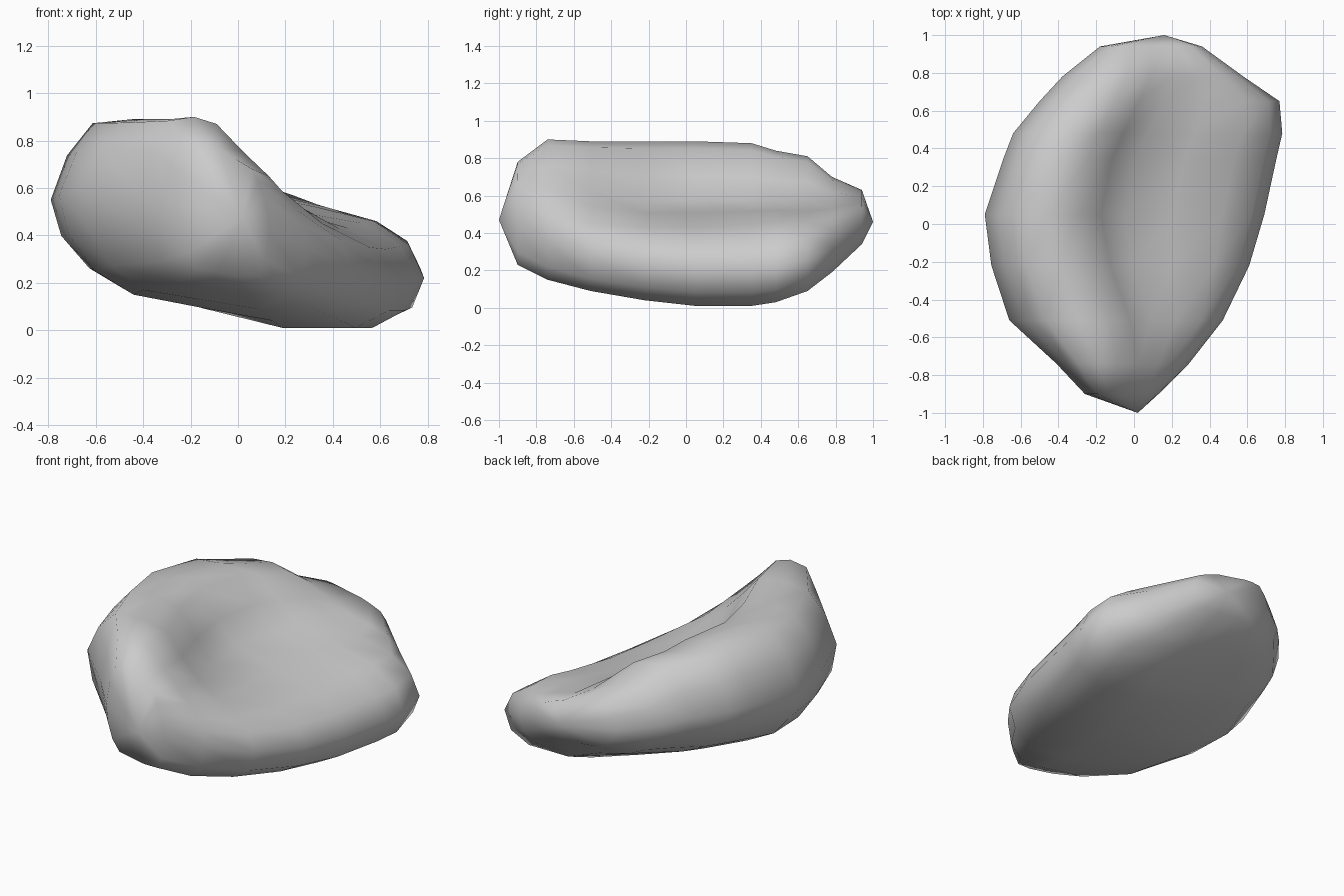
import bpy, bmesh

# stations along y: y, left x, crest x, valley x, right x,
#   left z, crest z, valley z, plate z, right z, bottom-left z, bottom-right z
STATIONS = [
    (-0.90, -0.26, -0.08, 0.06, 0.13, 0.53, 0.78, 0.68, 0.56, 0.42, 0.26, 0.23),
    (-0.74, -0.41, -0.09, 0.13, 0.29, 0.57, 0.90, 0.65, 0.51, 0.35, 0.20, 0.15),
    (-0.51, -0.66, -0.13, 0.09, 0.47, 0.60, 0.89, 0.62, 0.45, 0.28, 0.17, 0.09),
    (-0.22, -0.755, -0.24, -0.01, 0.61, 0.57, 0.89, 0.57, 0.43, 0.24, 0.15, 0.04),
    (0.05, -0.79, -0.30, -0.05, 0.69, 0.55, 0.89, 0.57, 0.43, 0.22, 0.17, 0.01),
    (0.35, -0.69, -0.24, 0.01, 0.755, 0.56, 0.88, 0.57, 0.45, 0.22, 0.21, 0.01),
    (0.48, -0.64, -0.19, 0.08, 0.785, 0.56, 0.84, 0.57, 0.46, 0.22, 0.23, 0.03),
    (0.65, -0.50, -0.10, 0.15, 0.77, 0.55, 0.81, 0.57, 0.46, 0.26, 0.26, 0.09),
    (0.78, -0.38, -0.04, 0.21, 0.58, 0.52, 0.70, 0.56, 0.49, 0.32, 0.29, 0.19),
    (0.94, -0.18, -0.01, 0.17, 0.36, 0.50, 0.63, 0.59, 0.54, 0.43, 0.37, 0.34),
]


def mix(a, b, t):
    return a + (b - a) * t


def section(s):
    """Closed outline across the stone: raised lump, hollow, low plate, underside."""
    y, xl, xc, xv, xr, zl, zc, zv, zp, zr, bl, br = s
    pts = [
        (xl, zl),
        (mix(xl, xc, .14), mix(zl, zc, .55)),
        (mix(xl, xc, .36), mix(zl, zc, .95)),
        (mix(xl, xc, .7), zc),
        (xc, mix(zc, zv, .12)),
        (mix(xc, xv, .5), mix(zc, zv, .58)),
        (xv, zv),
        (mix(xv, xr, .35), mix(zv, zp, .45)),
        (mix(xv, xr, .7), zp),
        (mix(xv, xr, .91), mix(zr, zp, .58)),
        (xr, zr),
        (mix(xl, xr, .965), mix(zr, br, .65)),
        (mix(xl, xr, .87), br),
        (mix(xl, xr, .66), br),
        (mix(xl, xr, .44), mix(br, bl, .5)),
        (mix(xl, xr, .23), bl),
        (mix(xl, xr, .11), mix(bl, zl, .24)),
        (mix(xl, xr, .03), mix(bl, zl, .6)),
    ]
    return [(x, y, z) for x, z in pts]


# stone body lofted through the sections, closed to a tip at each end
bm = bmesh.new()
rings = [[bm.verts.new(p) for p in section(s)] for s in STATIONS]
n = len(rings[0])
for a, b in zip(rings, rings[1:]):
    for i in range(n):
        j = (i + 1) % n
        bm.faces.new((a[i], a[j], b[j], b[i]))
for ring, tip in ((rings[0], (0.02, -1.0, 0.47)), (rings[-1], (0.16, 1.0, 0.46))):
    t = bm.verts.new(tip)
    for i in range(n):
        bm.faces.new((ring[i], ring[(i + 1) % n], t))
bmesh.ops.recalc_face_normals(bm, faces=bm.faces)
for f in bm.faces:
    f.smooth = True
mesh = bpy.data.meshes.new("stone_body")
bm.to_mesh(mesh)
bm.free()
stone = bpy.data.objects.new("stone_body", mesh)
bpy.context.collection.objects.link(stone)
